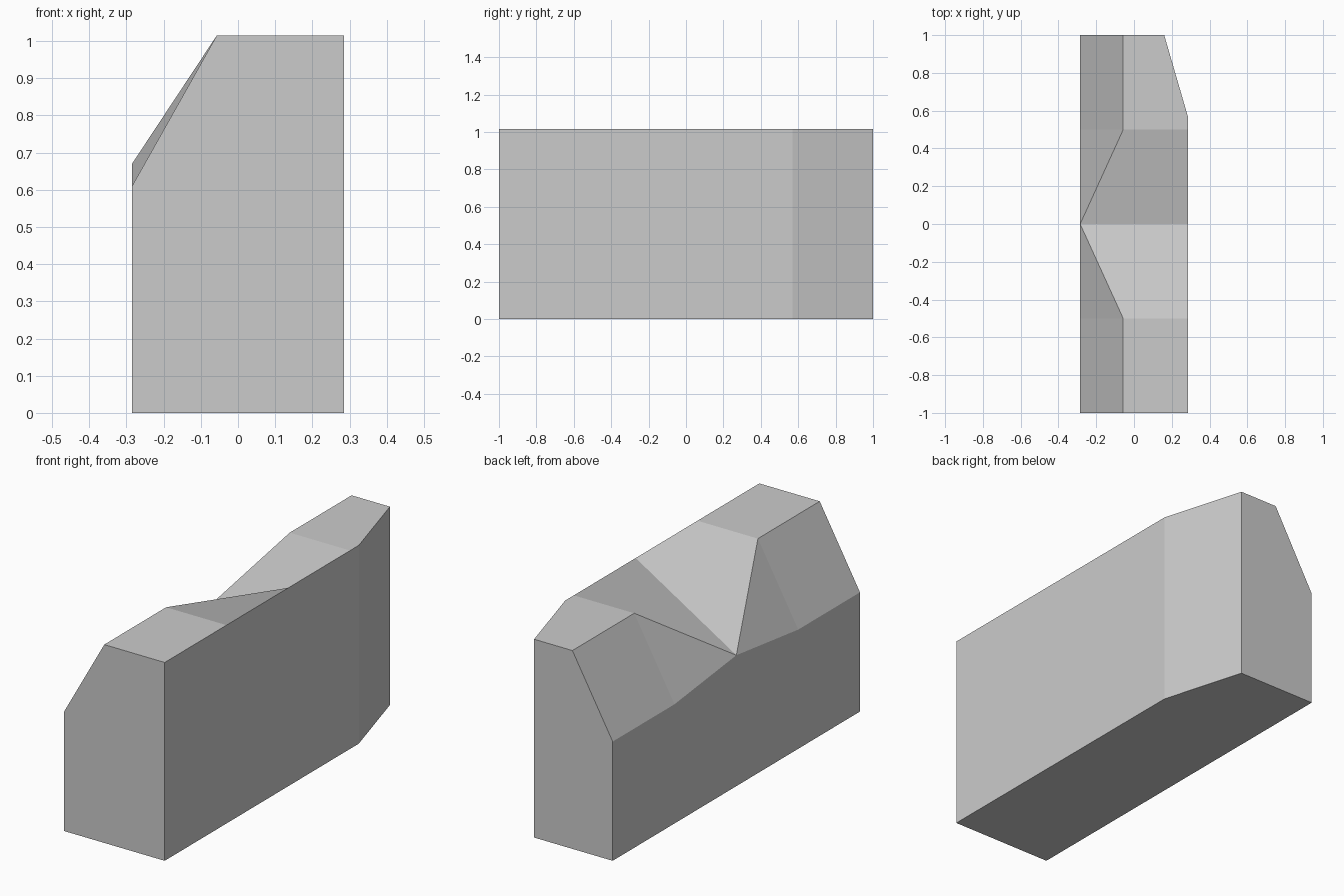
import bpy
import bmesh

cube = bpy.data.objects.get("Cube")
if cube:
    bpy.data.objects.remove(cube, do_unlink=True)

LEFT, RIDGE, RIGHT = -0.285, -0.057, 0.285
TOP, SHOULDER, NOTCH = 1.015, 0.61, 0.67

# Single plain grey
grey = bpy.data.materials.new("plain_grey")
grey.use_nodes = True
colour = (0.6, 0.6, 0.6, 1.0)
grey.diffuse_color = colour
grey.node_tree.nodes["Principled BSDF"].inputs["Base Color"].default_value = colour

bm = bmesh.new()


def section(y, right=RIGHT, notched=False):
    """Cross-section: left foot, shoulder, ridge, right top, right foot."""
    def vert(x, z):
        return bm.verts.new((x, y, z))
    shoulder = vert(LEFT, NOTCH if notched else SHOULDER)
    ridge = shoulder if notched else vert(RIDGE, TOP)
    return [vert(LEFT, 0), shoulder, ridge, vert(right, TOP), vert(right, 0)]


# Sections from front to back: notch in the middle, tapered back corner
sections = [
    section(-1.0),
    section(-0.5),
    section(0.0, notched=True),
    section(0.5),
    section(0.57),
    section(1.0, right=0.16),
]

# Skin neighbouring sections; the notch's twisted faces fold from ridge to wall
for a, b in zip(sections, sections[1:]):
    for i in range(5):
        j = (i + 1) % 5
        loop = [a[i], a[j], b[j], b[i]]
        if a[0].co.y >= 0:
            loop = [b[i], a[i], a[j], b[j]]
        corners = list(dict.fromkeys(loop))
        if len(corners) > 2:
            bm.faces.new(corners)

# End walls
bm.faces.new(reversed(sections[0]))
bm.faces.new(sections[-1])

mesh = bpy.data.meshes.new("notched_block")
bm.to_mesh(mesh)
bm.free()
mesh.materials.append(grey)
block = bpy.data.objects.new("notched_block", mesh)
bpy.context.collection.objects.link(block)
